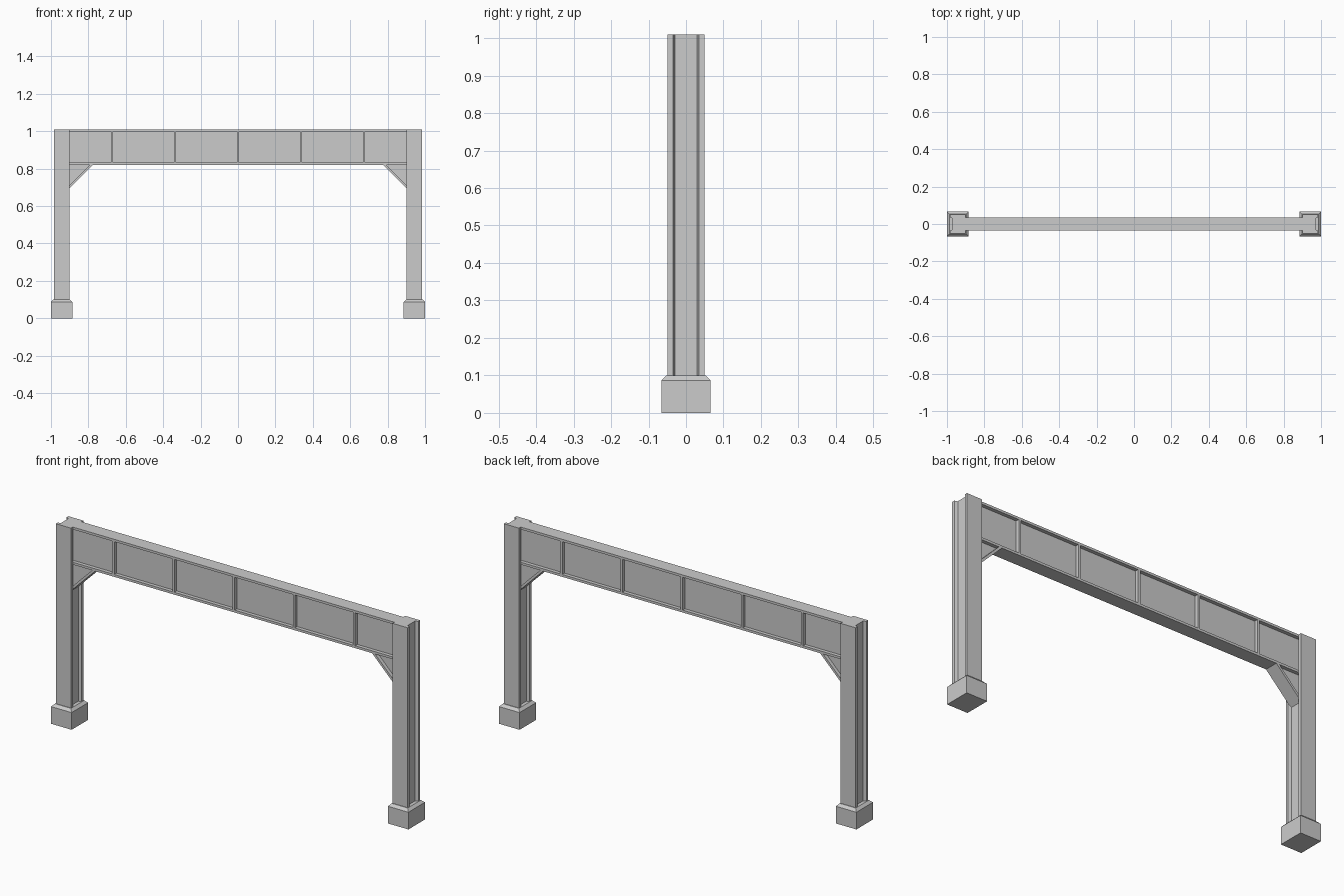
import bpy, bmesh
from mathutils import Vector

old = bpy.data.objects.get("Cube")
if old:
    bpy.data.objects.remove(old, do_unlink=True)

steel = bpy.data.materials.new("grey steel")
steel.use_nodes = True
GREY = (0.6, 0.6, 0.6, 1)
steel.diffuse_color = GREY
steel.node_tree.nodes["Principled BSDF"].inputs["Base Color"].default_value = GREY


def prism(name, outline, direction):
    """Extrude a closed outline along a direction into a solid."""
    bm = bmesh.new()
    face = bm.faces.new([bm.verts.new(p) for p in outline])
    solid = bmesh.ops.extrude_face_region(bm, geom=[face])
    moved = [v for v in solid["geom"] if isinstance(v, bmesh.types.BMVert)]
    bmesh.ops.translate(bm, verts=moved, vec=Vector(direction))
    bmesh.ops.recalc_face_normals(bm, faces=bm.faces)
    mesh = bpy.data.meshes.new(name)
    bm.to_mesh(mesh)
    bm.free()
    mesh.materials.append(steel)
    obj = bpy.data.objects.new(name, mesh)
    bpy.context.collection.objects.link(obj)
    return obj


def box(name, x0, x1, y0, y1, z0, z1):
    outline = [(x0, y0, z0), (x1, y0, z0), (x1, y1, z0), (x0, y1, z0)]
    return prism(name, outline, (0, 0, z1 - z0))


TOP, BEAM_LOW, FLANGE = 1.01, 0.82, 0.012
HALF, WEB = 0.035, 0.017        # beam flange and web half depths
INNER, OUTER = 0.9, 0.985       # column faces
RECESS = 0.015

# Beam: web with top and bottom flanges
END = INNER + RECESS
box("beam_web", -END, END, -WEB, WEB, BEAM_LOW + FLANGE, TOP - FLANGE)
box("beam_top_flange", -END, END, -HALF, HALF, TOP - FLANGE, TOP)
box("beam_bottom_flange", -END, END, -HALF, HALF, BEAM_LOW, BEAM_LOW + FLANGE)

# Vertical stiffeners on both faces of the web
for i in range(-2, 3):
    x = i * 0.337
    box("beam_stiffener", x - 0.006, x + 0.006, -HALF, HALF,
        BEAM_LOW + FLANGE, TOP - FLANGE)

for side, s in (("left", 1), ("right", -1)):
    # Column: grooved on its inner and outer faces
    section = [(INNER, -0.05), (OUTER, -0.05), (OUTER, -0.035), (OUTER - RECESS, -0.03),
               (OUTER - RECESS, 0.03), (OUTER, 0.035), (OUTER, 0.05), (INNER, 0.05),
               (INNER, 0.035), (END, 0.03), (END, -0.03), (INNER, -0.035)]
    prism(side + "_column", [(s * x, y, 0.09) for x, y in section], (0, 0, TOP - 0.09))

    # Footing block with a chamfered top
    foot = box(side + "_footing", s * 0.885, s * 1.0, -0.066, 0.066, 0, 0.1)
    bm = bmesh.new()
    bm.from_mesh(foot.data)
    rim = [e for e in bm.edges if all(v.co.z > 0.09 for v in e.verts)]
    bmesh.ops.bevel(bm, geom=rim, offset=0.013, segments=1, affect="EDGES")
    bm.to_mesh(foot.data)
    bm.free()

    # Corner brace: thin gusset edged by a wide diagonal plate
    gusset = [(END, BEAM_LOW), (0.78, BEAM_LOW), (END, 0.685)]
    prism(side + "_brace_gusset", [(s * x, -WEB, z) for x, z in gusset], (0, 2 * WEB, 0))
    plate = [(0.775, BEAM_LOW), (0.792, BEAM_LOW), (END, 0.697), (END, 0.68)]
    prism(side + "_brace_plate", [(s * x, -HALF, z) for x, z in plate], (0, 2 * HALF, 0))
